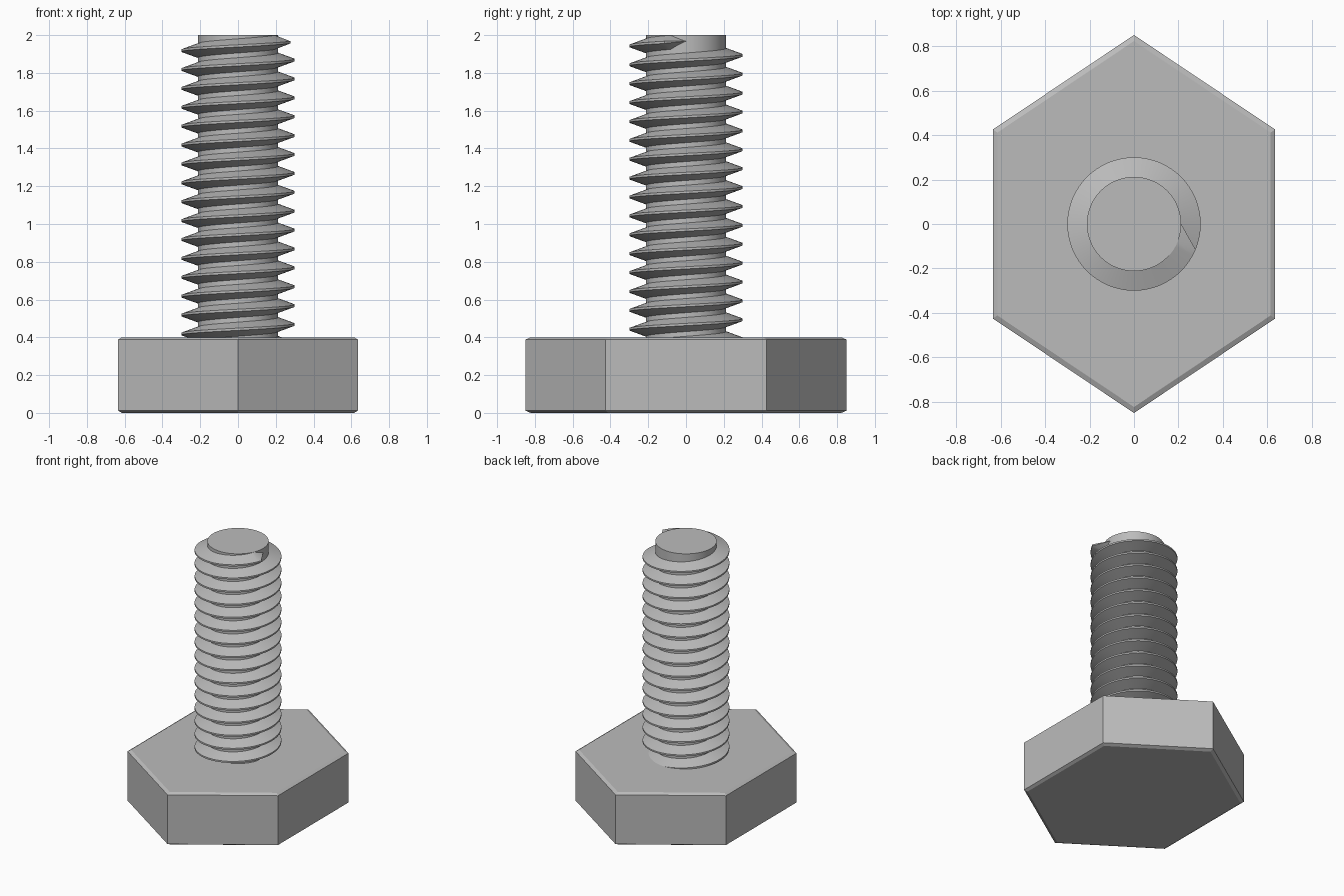
import bpy, bmesh, math

if "Cube" in bpy.data.objects:
    bpy.data.objects.remove(bpy.data.objects["Cube"], do_unlink=True)

steel = bpy.data.materials.new("steel_grey")
steel.use_nodes = True
colour = (0.5, 0.5, 0.5, 1)
steel.diffuse_color = colour
steel.node_tree.nodes["Principled BSDF"].inputs["Base Color"].default_value = colour

HEAD_TOP, TOP = 0.4, 2.0
CORE, CREST, PITCH, STEPS = 0.212, 0.3, 0.1, 64


def make_object(name, bm, smooth_angle=None):
    bmesh.ops.recalc_face_normals(bm, faces=bm.faces)
    mesh = bpy.data.meshes.new(name)
    bm.to_mesh(mesh)
    bm.free()
    mesh.materials.append(steel)
    obj = bpy.data.objects.new(name, mesh)
    bpy.context.collection.objects.link(obj)
    if smooth_angle:
        bpy.ops.object.select_all(action="DESELECT")
        obj.select_set(True)
        bpy.context.view_layer.objects.active = obj
        bpy.ops.object.shade_smooth_by_angle(angle=math.radians(smooth_angle))
    return obj


def loft(bm, rings, closed):
    """Join neighbouring rings of vertices with quads."""
    for a, b in zip(rings, rings[1:]):
        n = len(a)
        for i in range(n if closed else n - 1):
            j = (i + 1) % n
            bm.faces.new((a[i], a[j], b[j], b[i]))


def polar(radius, angle, z):
    return radius * math.cos(angle), radius * math.sin(angle), z


# Hexagonal head, narrowed across x, with a fine chamfer at both rims
bm = bmesh.new()
rings = []
for scale, z in ((0.968, 0), (1, 0.012), (1, HEAD_TOP - 0.012), (0.968, HEAD_TOP)):
    ring = []
    for i in range(6):
        a = math.radians(90 + 60 * i)
        ring.append(bm.verts.new((0.733 * scale * math.cos(a),
                                  0.85 * scale * math.sin(a), z)))
    rings.append(ring)
loft(bm, rings, True)
bm.faces.new(rings[0])
bm.faces.new(rings[-1])
make_object("hex_head", bm)

# Plain shank core, rising from inside the head
bm = bmesh.new()
rings = [[bm.verts.new(polar(CORE, math.tau * i / STEPS, z)) for i in range(STEPS)]
         for z in (HEAD_TOP - 0.1, TOP)]
loft(bm, rings, True)
bm.faces.new(rings[0])
bm.faces.new(rings[-1])
make_object("shank_core", bm, 30)

# Right-hand helical thread: a trapezoid ridge swept up the core
bm = bmesh.new()
profile = ((CORE, -0.0375), (CREST, -0.006), (CREST, 0.006), (CORE, 0.0375))
START = 0.268
turns = 17
run_out = STEPS // 16
rings = []
for i in range(turns * STEPS - run_out + 1):
    a = math.tau * i / STEPS
    z = START + PITCH * i / STEPS
    rings.append([bm.verts.new(polar(r, a, min(z + dz, TOP))) for r, dz in profile])
loft(bm, rings, False)
bm.faces.new(rings[0])
# The ridge runs out to a point on the core
tip = bm.verts.new(polar(CORE, 0, START + PITCH * turns))
for a, b in zip(rings[-1], rings[-1][1:]):
    bm.faces.new((a, b, tip))
make_object("thread_ridge", bm, 30)
